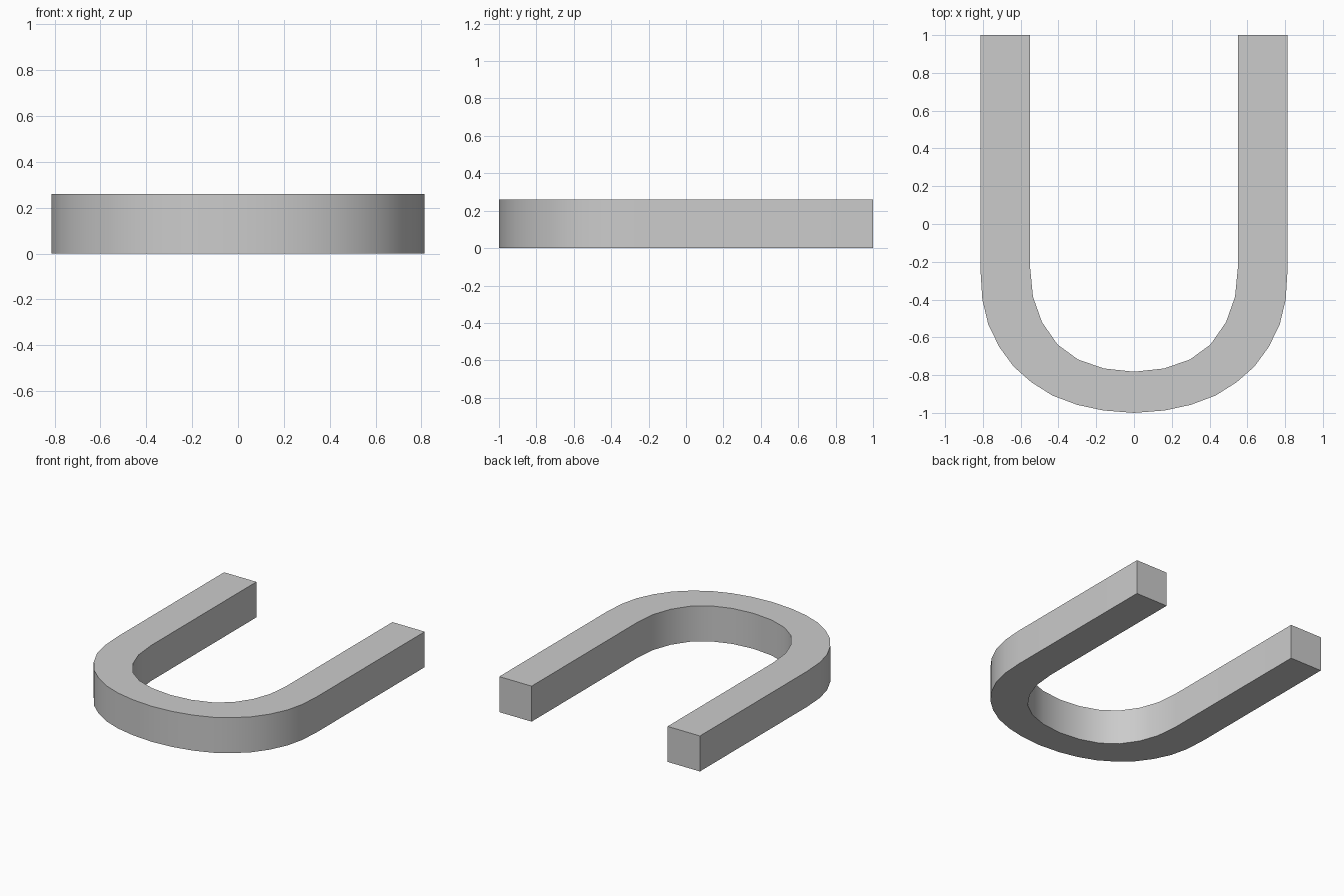
import bpy
import bmesh

HEIGHT = 0.26

cube = bpy.data.objects.get("Cube")
if cube:
    bpy.data.objects.remove(cube, do_unlink=True)

# Half profiles, from the open end round to the middle of the bend
outer_half = [(0.813, 1.0), (0.813, -0.24), (0.803, -0.4), (0.772, -0.53),
              (0.714, -0.65), (0.637, -0.755), (0.543, -0.838),
              (0.432, -0.908), (0.302, -0.957), (0.163, -0.987), (0, -1.0)]
inner_half = [(0.551, 1.0), (0.551, -0.22), (0.535, -0.385), (0.487, -0.52),
              (0.405, -0.638), (0.297, -0.717), (0.159, -0.765), (0, -0.782)]


def mirrored(half):
    """Continue a half profile on the other side of x = 0."""
    return half + [(-x, y) for x, y in reversed(half[:-1])]


# U-shaped outline: along the outside, back along the inside
outline = mirrored(outer_half) + mirrored(inner_half)[::-1]
bm = bmesh.new()
base = bm.faces.new([bm.verts.new((x, y, 0)) for x, y in outline])

# Raise the outline into a solid bar
raised = bmesh.ops.extrude_face_region(bm, geom=[base], use_keep_orig=True)
top_verts = [v for v in raised["geom"] if isinstance(v, bmesh.types.BMVert)]
bmesh.ops.translate(bm, vec=(0, 0, HEIGHT), verts=top_verts)
bmesh.ops.recalc_face_normals(bm, faces=bm.faces)

mesh = bpy.data.meshes.new("u_shaped_bar")
bm.to_mesh(mesh)
bm.free()
bar = bpy.data.objects.new("u_shaped_bar", mesh)
bpy.context.collection.objects.link(bar)

# Plain grey material
grey = bpy.data.materials.new("light_grey")
grey.use_nodes = True
colour = (0.6, 0.6, 0.6, 1)
grey.diffuse_color = colour
for node in grey.node_tree.nodes:
    if node.type == "BSDF_PRINCIPLED":
        node.inputs["Base Color"].default_value = colour
mesh.materials.append(grey)

# Smooth bend with crisp top, bottom and end edges
bpy.ops.object.select_all(action="DESELECT")
bar.select_set(True)
bpy.context.view_layer.objects.active = bar
bpy.ops.object.shade_smooth_by_angle(angle=0.6)
